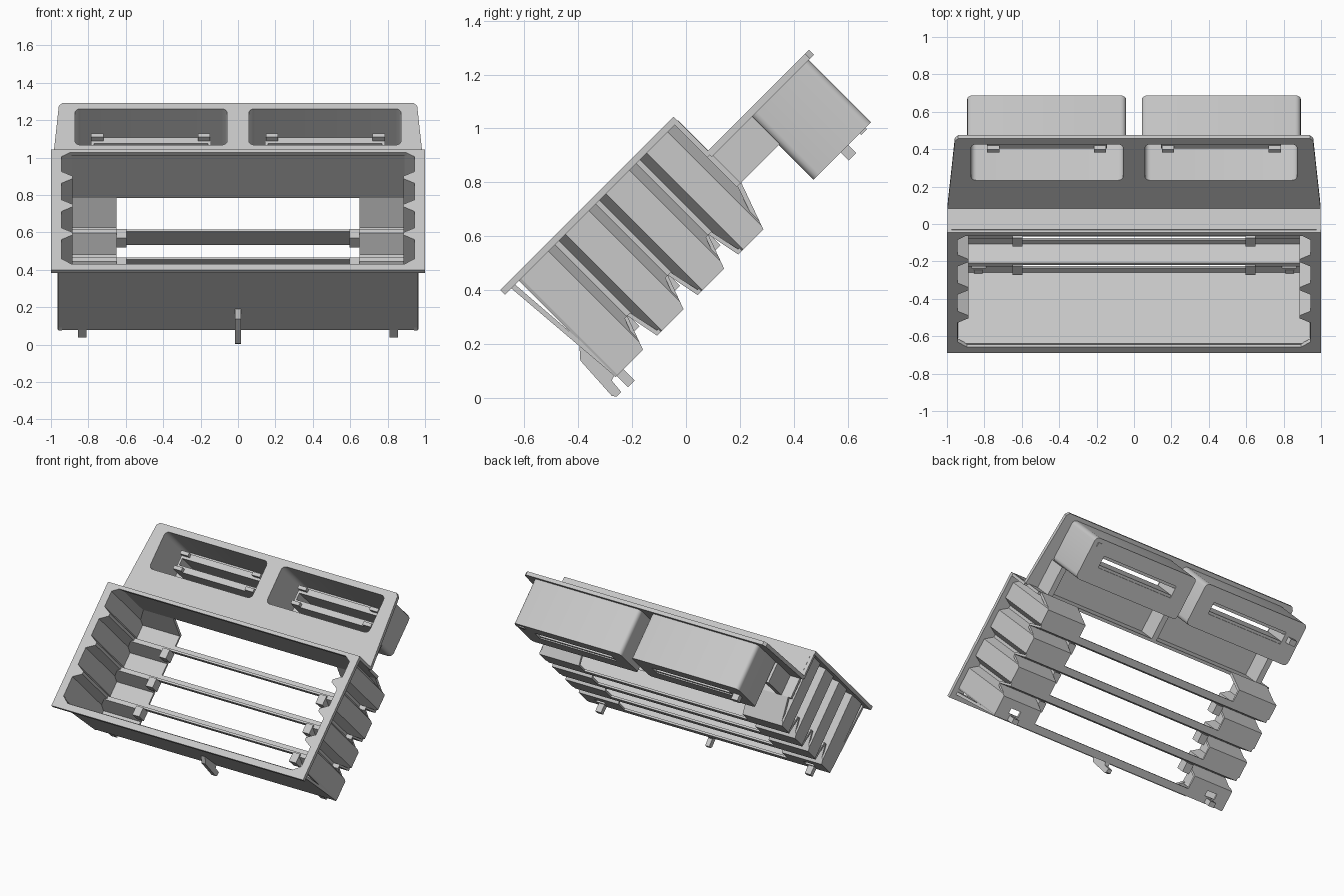
import bpy, bmesh, math
from mathutils import Matrix

if "Cube" in bpy.data.objects:
    bpy.data.objects.remove(bpy.data.objects["Cube"])

# Everything is laid out flat (x, u up the slope, w out of the face), then tilted 45 degrees
TILT = Matrix.Rotation(math.radians(45), 4, 'X')
grey = bpy.data.materials.new("light_grey")
grey.diffuse_color = (0.58, 0.58, 0.58, 1)
grey.use_nodes = True
grey.node_tree.nodes["Principled BSDF"].inputs["Base Color"].default_value = grey.diffuse_color


def prism(name, pts, lo, hi, axis='w'):
    """Extrude a profile: (x, u) points along w, or (u, w) points along x."""
    bm = bmesh.new()
    pos = (lambda p, t: (p[0], p[1], t)) if axis == 'w' else (lambda p, t: (t, p[0], p[1]))
    a = [bm.verts.new(pos(p, lo)) for p in pts]
    b = [bm.verts.new(pos(p, hi)) for p in pts]
    bm.faces.new(a[::-1])
    bm.faces.new(b)
    n = len(pts)
    for i in range(n):
        bm.faces.new((a[i], a[(i + 1) % n], b[(i + 1) % n], b[i]))
    bmesh.ops.recalc_face_normals(bm, faces=bm.faces)
    me = bpy.data.meshes.new(name)
    bm.to_mesh(me)
    bm.free()
    me.materials.append(grey)
    ob = bpy.data.objects.new(name, me)
    bpy.context.collection.objects.link(ob)
    ob.matrix_world = TILT
    return ob


def rounded(x0, x1, u0, u1, r=0.03, n=4):
    pts = []
    for cx, cu, start in ((x1 - r, u1 - r, 0), (x0 + r, u1 - r, 90),
                          (x0 + r, u0 + r, 180), (x1 - r, u0 + r, 270)):
        for i in range(n + 1):
            t = math.radians(start + 90 * i / n)
            pts.append((cx + r * math.cos(t), cu + r * math.sin(t)))
    return pts


def box(name, x0, x1, u0, u1, w0, w1):
    return prism(name, [(x0, u0), (x1, u0), (x1, u1), (x0, u1)], w0, w1)


def cut(ob, cutter):
    m = ob.modifiers.new("cut", 'BOOLEAN')
    m.operation, m.solver, m.object = 'DIFFERENCE', 'EXACT', cutter
    bpy.context.view_layer.objects.active = ob
    bpy.ops.object.modifier_apply(modifier=m.name)
    bpy.data.objects.remove(cutter)


FRONT, BACK, PITCH = 0.771, 0.239, 0.213
APEX = 0.37                                    # height of the wedge gaps between louvres
ridges = [0.068 + PITCH * i for i in range(3)]

# Corrugated line of the side walls: (inner x, u)
wave = [(0.945, -0.12)]
for r in ridges:
    wave += [(0.945, r - 0.045), (0.885, r - 0.01), (0.885, r + 0.01), (0.945, r + 0.045)]
wave += [(0.945, 0.65), (0.885, 0.69)]
rim_wave = [(0.885, -0.165)] + wave
wall_wave = [(0.94, -0.132)] + wave

# Front rim
box("rim_bottom", -1, 1, -0.205, -0.16, 0.745, FRONT)
box("rim_top", -1, 1, 0.68, 0.705, 0.745, FRONT)

# Lower wall with its inner ledge, and upper wall with the step to the panel
prism("lower_wall", [(-0.172, 0.75), (-0.152, 0.75), (-0.114, BACK), (-0.13, BACK)], -0.962, 0.962, 'x')
box("lower_ledge", -0.95, 0.95, -0.13, -0.08, BACK, BACK + 0.014)
box("upper_wall", -0.975, 0.975, 0.687, 0.707, 0.42, 0.75)
box("step", -0.998, 0.998, 0.687, 0.706, 0.575, 0.75)

# Bars: the slanted lower wall of each louvre with a narrow floor ledge
for i, r in enumerate(ridges):
    prism(f"bar_{i + 1}", [(r + 0.019, BACK), (r - 0.007, APEX), (r + 0.008, APEX),
                           (r + 0.033, BACK + 0.014), (r + 0.065, BACK + 0.014),
                           (r + 0.065, BACK)], -0.955, 0.955, 'x')

for s, side in ((-1, "left"), (1, "right")):
    # Rim strip filling out to the edge
    prism(side + "_rim", [(s, -0.205)] + [(s * x, u) for x, u in rim_wave] + [(s, 0.705)], 0.745, FRONT)
    # Corrugated wall with wedge gaps between the louvre ends
    wall = prism(side + "_wall", [(s * x, u) for x, u in wall_wave] +
                 [(s * (x + 0.02), u) for x, u in reversed(wall_wave)], BACK, 0.75)
    for r in ridges:
        cut(wall, prism("gap", [(r - 0.062, 0.22), (r - 0.007, APEX), (r + 0.023, 0.22)],
                        s * 0.8, s * 1.1, 'x'))
    cut(wall, prism("top_gap", [(0.64, 0.22), (0.645, BACK), (0.71, 0.42), (0.8, 0.42), (0.8, 0.22)],
                    s * 0.8, s * 1.1, 'x'))

    # Louvre end floors, with a hole beside the locating tab in the lowest
    for i in range(4):
        a = -0.128 + PITCH * i
        b = a + 0.14 if i < 3 else 0.645
        floor = box(f"{side}_floor_{i + 1}", s * 0.65, s * 0.955, a + 0.04, b, BACK, BACK + 0.014)
        if i == 0:
            cut(floor, box("hole", s * 0.79, s * 0.87, a, a + 0.085, 0.2, 0.3))
    # Slanted upper walls of the louvre ends
    for i, r in enumerate(ridges):
        prism(f"{side}_louvre_slope_{i + 1}", [(r - 0.055, BACK), (r - 0.007, APEX), (r - 0.021, APEX),
                                              (r - 0.07, BACK)], s * 0.65, s * 0.955, 'x')
        # Clips where the bars meet the louvre ends
        box(f"{side}_bar_clip_{i + 1}", s * 0.595, s * 0.65, r - 0.07, r - 0.003, 0.31, 0.382)
    prism(side + "_top_slope", [(0.645, BACK), (0.71, 0.42), (0.692, 0.425), (0.627, BACK)],
          s * 0.65, s * 0.955, 'x')
    box(side + "_locating_tab", s * 0.81, s * 0.855, -0.125, -0.09, 0.18, 0.26)

# Centre hook under the lower wall
prism("centre_hook", [(-0.14, 0.42), (-0.18, 0.375), (-0.19, 0.20), (-0.18, 0.185),
                      (-0.155, 0.185), (-0.15, 0.24), (-0.12, 0.25)], -0.016, 0.016, 'x')

# Upper panel, tapering towards the top
panel = prism("upper_panel", [(-0.998, 0.70), (0.998, 0.70), (0.958, 1.215), (0.94, 1.236),
                              (-0.94, 1.236), (-0.958, 1.215)], 0.564, 0.59)

# Ribs joining upper wall and panel
for i, x in enumerate((-0.88, 0, 0.88)):
    box(f"rib_{i + 1}", x - 0.02, x + 0.02, 0.70, 0.912, 0.42, 0.567)

for s, side in ((-1, "left"), (1, "right")):
    def span(a, b):
        return (a, b) if s > 0 else (-b, -a)
    # Pocket shell
    inner = span(0.058, 0.872)
    cut(panel, prism("opening", rounded(*inner, 0.92, 1.193), 0.5, 0.65))
    pocket = prism(side + "_pocket", rounded(*span(0.042, 0.892), 0.907, 1.209, 0.03), 0.237, 0.575)
    cut(pocket, prism("hollow", rounded(*inner, 0.92, 1.193), 0.253, 0.65))
    cut(pocket, box("slot", *span(0.16, 0.77), 1.025, 1.11, 0.2, 0.3))
    # Raised collar around the slot
    collar = box(side + "_slot_collar", *span(0.145, 0.785), 1.0, 1.135, 0.245, 0.43)
    cut(collar, box("slot", *span(0.16, 0.77), 1.043, 1.092, 0.2, 0.5))
    for j, x in enumerate((0.15, 0.72)):
        for k, u in enumerate((1.0, 1.11)):
            box(f"{side}_slot_tab_{j + 1}_{k + 1}", *span(x, x + 0.065), u, u + 0.025, 0.41, 0.46)

# Small catches behind the pockets
box("left_catch", -0.85, -0.80, 1.05, 1.09, 0.195, 0.24)
box("right_catch", 0.82, 0.86, 1.15, 1.18, 0.23, 0.24)

# Smooth the rounded corners only
bpy.ops.object.select_all(action='DESELECT')
for ob in bpy.context.scene.objects:
    if ob.name.endswith("_pocket") or ob.name == "upper_panel":
        ob.select_set(True)
bpy.ops.object.shade_smooth_by_angle(angle=math.radians(30))
